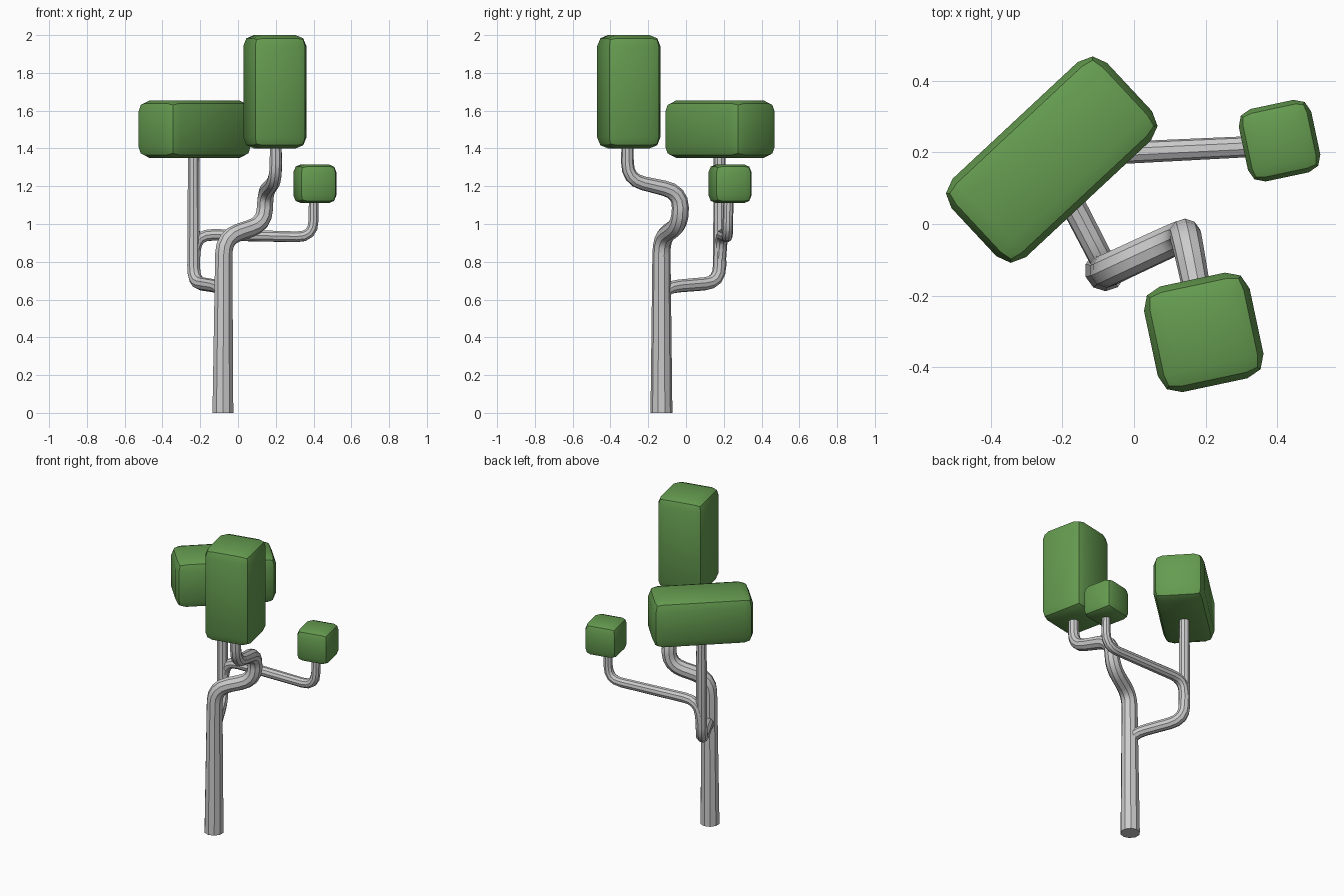
import bpy
from math import radians
from mathutils import Vector

if "Cube" in bpy.data.objects:
    bpy.data.objects.remove(bpy.data.objects["Cube"])


def finish(obj):
    bpy.ops.object.select_all(action='DESELECT')
    obj.select_set(True)
    bpy.context.view_layer.objects.active = obj
    bpy.ops.object.convert(target='MESH')
    bpy.ops.object.shade_smooth_by_angle(angle=radians(35))


def rounded_path(knots, cut, steps=4):
    """Replace each inner corner of (x, y, z, radius) knots with a curved bend."""
    pts = [Vector(k) for k in knots]
    out = [pts[0]]
    for a, b, c in zip(pts, pts[1:], pts[2:]):
        la, lc = (a - b).length, (c - b).length
        p = b + (a - b) * min(cut / la, 0.48)
        q = b + (c - b) * min(cut / lc, 0.48)
        for i in range(steps + 1):
            t = i / steps
            out.append(p * (1 - t) ** 2 + b * 2 * t * (1 - t) + q * t * t)
    out.append(pts[-1])
    return out


def limb(name, knots, cut):
    curve = bpy.data.curves.new(name, 'CURVE')
    curve.dimensions = '3D'
    curve.bevel_depth = 1.0
    curve.bevel_resolution = 3
    curve.use_fill_caps = True
    path = rounded_path(knots, cut)
    spline = curve.splines.new('POLY')
    spline.points.add(len(path) - 1)
    for point, p in zip(spline.points, path):
        point.co = (p[0], p[1], p[2], 1)
        point.radius = p[3]
    obj = bpy.data.objects.new(name, curve)
    bpy.context.collection.objects.link(obj)
    finish(obj)


leaf = bpy.data.materials.new("leaf_green")
leaf.diffuse_color = (0.13, 0.33, 0.08, 1)
leaf.use_nodes = True
leaf.node_tree.nodes["Principled BSDF"].inputs["Base Color"].default_value = leaf.diffuse_color


def foliage(name, center, size, turn, bevel):
    bpy.ops.mesh.primitive_cube_add(size=1, location=center, rotation=(0, 0, radians(turn)))
    obj = bpy.context.object
    obj.name = name
    obj.scale = size
    bpy.ops.object.transform_apply(location=False, rotation=False, scale=True)
    mod = obj.modifiers.new("soft_edges", 'BEVEL')
    mod.width = bevel
    mod.segments = 2
    obj.data.materials.append(leaf)
    finish(obj)


# Trunk with its two upper bends
limb("trunk", [(-0.08, -0.13, 0, 0.058), (-0.075, -0.13, 0.93, 0.047),
               (0.14, -0.03, 1.0, 0.046), (0.145, -0.03, 1.17, 0.044),
               (0.2, -0.31, 1.235, 0.035), (0.2, -0.31, 1.44, 0.032)], 0.09)

# Side branches
limb("left_branch", [(-0.077, -0.13, 0.54, 0.034), (-0.08, -0.12, 0.665, 0.034),
                     (-0.235, 0.178, 0.69, 0.036), (-0.235, 0.178, 1.4, 0.031)], 0.09)
limb("right_branch", [(-0.235, 0.178, 0.78, 0.032), (-0.22, 0.19, 0.945, 0.032),
                      (0.4, 0.22, 0.93, 0.029), (0.4, 0.225, 1.15, 0.026)], 0.09)

# Foliage blocks
foliage("tall_foliage", (0.195, -0.303, 1.7), (0.302, 0.302, 0.6), 12, 0.058)
foliage("long_foliage", (-0.23, 0.18, 1.502), (0.595, 0.3, 0.305), 43, 0.058)
foliage("small_foliage", (0.407, 0.233, 1.213), (0.207, 0.207, 0.206), 12, 0.042)
